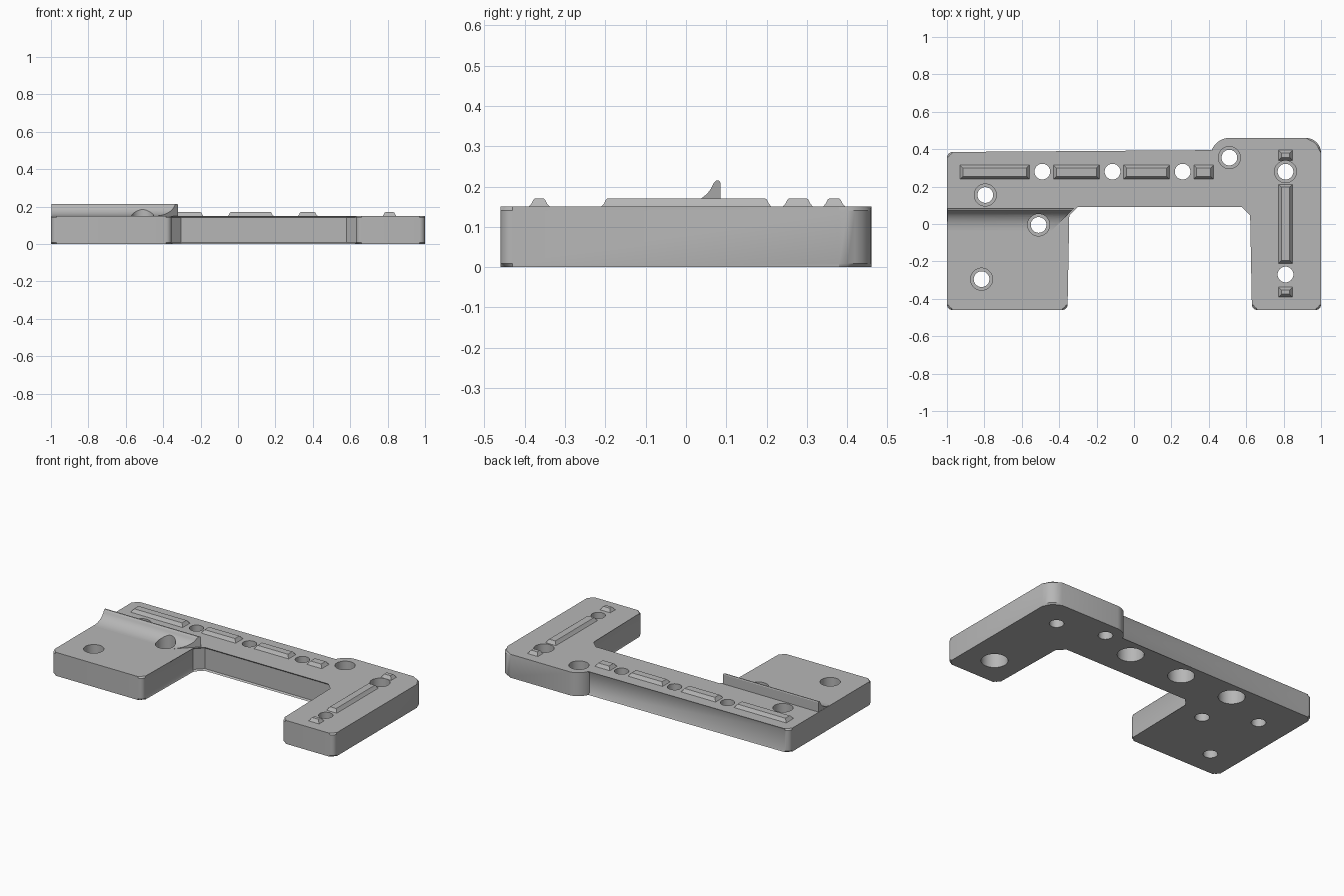
import bpy, bmesh
from math import sin, cos, pi, radians
from mathutils import Vector

cube = bpy.data.objects.get("Cube")
if cube:
    bpy.data.objects.remove(cube)

grey = bpy.data.materials.new("plain_grey")
grey.use_nodes = True
grey.diffuse_color = (0.47, 0.47, 0.47, 1)
grey.node_tree.nodes["Principled BSDF"].inputs["Base Color"].default_value = grey.diffuse_color

TOP = 0.15


def make_object(name, bm):
    bmesh.ops.recalc_face_normals(bm, faces=bm.faces)
    mesh = bpy.data.meshes.new(name)
    bm.to_mesh(mesh)
    bm.free()
    mesh.materials.append(grey)
    obj = bpy.data.objects.new(name, mesh)
    bpy.context.collection.objects.link(obj)
    return obj


def loft(bm, rings):
    """Closed solid through rings of equal point count."""
    rows = [[bm.verts.new(p) for p in ring] for ring in rings]
    n = len(rows[0])
    for a, b in zip(rows, rows[1:]):
        for i in range(n):
            j = (i + 1) % n
            bm.faces.new((a[i], a[j], b[j], b[i]))
    bm.faces.new(rows[0][::-1])
    bm.faces.new(rows[-1])


def fillet(prev, corner, nxt, r, steps=6):
    """Arc that rounds a right-angled corner."""
    c = Vector(corner)
    u = (Vector(prev) - c).normalized() * r
    v = (Vector(nxt) - c).normalized() * r
    return [c + u + v - u * sin(t) - v * cos(t)
            for t in (pi / 2 * (1 - k / steps) for k in range(steps + 1))][::-1]


def circle(x, y, z, r, n=40):
    return [(x + r * cos(2 * pi * k / n), y + r * sin(2 * pi * k / n), z) for k in range(n)]


# Plate outline: (x, y, corner radius)
corners = [(-1, -0.46, 0.03), (-0.355, -0.46, 0.03), (-0.355, 0.05, 0), (-0.305, 0.1, 0),
           (0.58, 0.1, 0), (0.63, 0.05, 0), (0.63, -0.46, 0.03), (1, -0.46, 0.03),
           (1, 0.46, 0.08), (0.51, 0.46, 0), (0.41, 0.385, 0), (-1, 0.385, 0.03)]
outline = []
for i, (x, y, r) in enumerate(corners):
    if r:
        arc = fillet(corners[i - 1][:2], (x, y), corners[(i + 1) % len(corners)][:2], r)
        before = Vector(corners[i - 1][:2])
        arc.sort(key=lambda p: (p - before).length)
        outline += arc
    elif (x, y) == (0.51, 0.46):
        # round lobe beside the back corner
        outline += [Vector((x + 0.1 * cos(radians(a)), 0.36 + 0.1 * sin(radians(a))))
                    for a in range(90, 166, 5)]
    elif (x, y) != (0.41, 0.385):
        outline.append(Vector((x, y)))

bm = bmesh.new()
loft(bm, [[(p.x, p.y, z) for p in outline] for z in (0, TOP)])
rims = [e for e in bm.edges if abs(e.verts[0].co.z - e.verts[1].co.z) < 1e-5]
bmesh.ops.bevel(bm, geom=rims, offset=0.009, segments=1, affect='EDGES', profile=0.5)
plate = make_object("plate", bm)

# Fence with a hollow front, mitred at its right end
profile = [(0.085, TOP - 0.02), (0.085, 0.21), (0.082, 0.215), (0.075, 0.215), (0.07, 0.21)]
profile += [(-0.035 + 0.105 * cos(a), 0.223 - 0.073 * sin(a))
            for a in (pi / 2 * k / 12 for k in range(2, 13))]
profile.append((-0.035, TOP - 0.02))
bm = bmesh.new()
loft(bm, [[(-0.998, y, z) for y, z in profile], [(y - 0.406, y, z) for y, z in profile]])
fence = make_object("fence", bm)

# Stepped holes: counterbored from above or from below
SMALL = 0.042
bm = bmesh.new()
for x, y in [(-0.795, 0.155), (-0.51, -0.005), (-0.815, -0.295), (0.51, 0.355), (0.81, 0.28)]:
    loft(bm, [circle(x, y, z, r) for z, r in
              ((-0.05, SMALL), (0.06, SMALL), (0.06, 0.059), (0.3, 0.059))])
for x, y in [(-0.49, 0.28), (-0.115, 0.28), (0.26, 0.28), (0.81, -0.27)]:
    loft(bm, [circle(x, y, z, r) for z, r in
              ((-0.05, 0.077), (0.09, 0.077), (0.09, SMALL), (0.3, SMALL))])
cutter = make_object("hole_cutter", bm)
cutter.hide_render = True

for obj in (plate, fence):
    mod = obj.modifiers.new("holes", 'BOOLEAN')
    mod.operation = 'DIFFERENCE'
    mod.solver = 'EXACT'
    mod.object = cutter
    graph = bpy.context.evaluated_depsgraph_get()
    mesh = bpy.data.meshes.new_from_object(obj.evaluated_get(graph))
    obj.modifiers.clear()
    obj.data = mesh
bpy.data.objects.remove(cutter)


def rib(name, x0, x1, y0, y1):
    """Low locating rib with sloping sides and a softened top."""
    rings = []
    for inset, z in ((0, TOP - 0.005), (0, TOP), (0.007, 0.158), (0.011, 0.167), (0.015, 0.17)):
        rings.append([(x0 + inset, y0 + inset, z), (x1 - inset, y0 + inset, z),
                      (x1 - inset, y1 - inset, z), (x0 + inset, y1 - inset, z)])
    bm = bmesh.new()
    loft(bm, rings)
    return make_object(name, bm)


parts = [plate, fence]
for i, (a, b) in enumerate([(-0.93, -0.56), (-0.43, -0.185), (-0.055, 0.19), (0.32, 0.425)]):
    parts.append(rib(f"back_rib_{i + 1}", a, b, 0.24, 0.315))
for i, (a, b) in enumerate([(-0.39, -0.338), (-0.21, 0.212), (0.34, 0.395)]):
    parts.append(rib(f"side_rib_{i + 1}", 0.773, 0.847, a, b))

bpy.ops.object.select_all(action='DESELECT')
for obj in parts:
    obj.select_set(True)
bpy.context.view_layer.objects.active = plate
bpy.ops.object.shade_smooth_by_angle(angle=radians(30))
